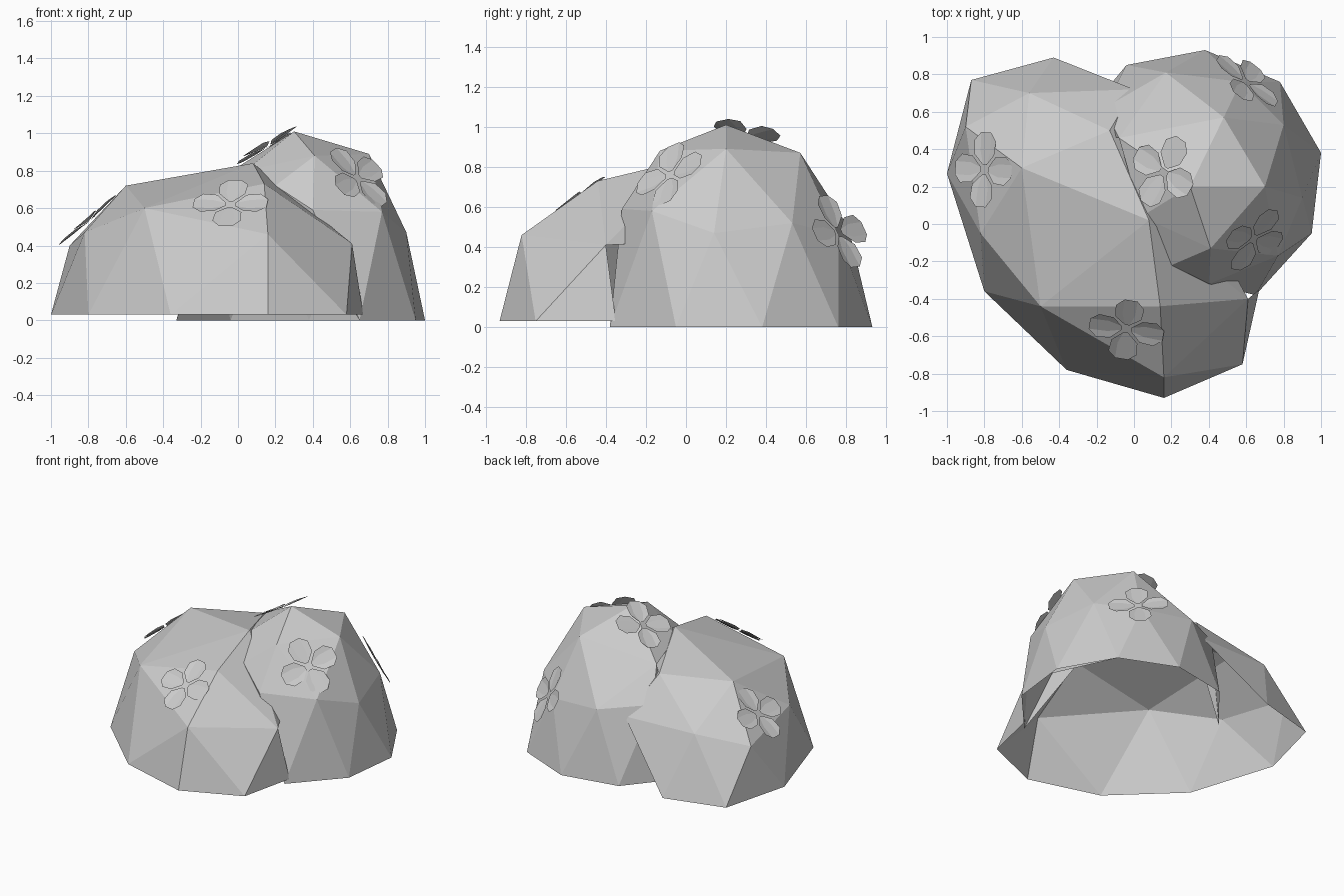
import bpy, bmesh, math
from mathutils import Vector, Matrix

cube = bpy.data.objects.get("Cube")
if cube:
    bpy.data.objects.remove(cube, do_unlink=True)

# One plain grey for the whole plant
grey = bpy.data.materials.new("plain_grey")
grey.use_nodes = True
colour = (0.6, 0.6, 0.6, 1)
grey.diffuse_color = colour
grey.node_tree.nodes["Principled BSDF"].inputs["Base Color"].default_value = colour

# Direction across the seam, from the low mound to the tall one
ACROSS = Vector((.8, .6, 0))


def finish(name, bm):
    mesh = bpy.data.meshes.new(name)
    bm.to_mesh(mesh)
    bm.free()
    mesh.materials.append(grey)
    obj = bpy.data.objects.new(name, mesh)
    bpy.context.collection.objects.link(obj)
    return obj


def faceted_mound(name, floor, ring, crown, buried):
    """Wrap a base ring and crown points in flat facets, open underneath
    and where the mound is buried in its neighbour."""
    bm = bmesh.new()
    for x, y in ring:
        bm.verts.new((x, y, floor))
    for p in crown:
        bm.verts.new(p)
    bmesh.ops.convex_hull(bm, input=bm.verts[:])
    loose = [v for v in bm.verts if not v.link_faces]
    bmesh.ops.delete(bm, geom=loose, context='VERTS')
    unseen = [f for f in bm.faces
              if all(v.co.z < floor + 0.001 for v in f.verts)
              or buried(f.calc_center_median())]
    bmesh.ops.delete(bm, geom=unseen, context='FACES')
    return finish(name, bm)


# Lower, wider mound
faceted_mound(
    "low_leaf_mound", 0.03,
    [(-1, .27), (-.87, .77), (-.43, .89), (.07, .76),
     (.67, -.35), (.58, -.75), (.16, -.93), (-.36, -.78), (-.8, -.36)],
    [(.08, .02, .84), (-.6, .3, .72), (-.5, -.44, .6), (.14, -.44, .73),
     (-.13, .5, .73), (.16, -.82, .46), (-.82, -.05, .47), (-.9, .52, .4),
     (-.56, .7, .47), (0, .72, .46), (.61, -.4, .41)],
    lambda c: c.dot(ACROSS) > .27)

# Taller mound
faceted_mound(
    "tall_leaf_mound", 0.0,
    [(1, .38), (.78, .76), (.38, .93), (-.04, .85), (-.33, .5),
     (.65, -.38), (.95, -.05)],
    [(.3, .2, 1.01), (.7, .2, .89), (.48, .57, .87), (.41, -.13, .88),
     (.4, -.32, .59), (.77, -.17, .58), (.9, .14, .47), (.8, .53, .52),
     (.57, .76, .46), (.17, .81, .5), (-.16, .62, .55), (-.08, .46, .77),
     (.04, .04, .8), (.2, -.22, .72)],
    lambda c: c.dot(ACROSS) < .135 and c.z < .53)


def flower(name, centre, normal, spin):
    """Four petals, each a flat middle strip with two slightly raised wings."""
    bm = bmesh.new()
    half = [(.012, .025, 0), (.07, .08, .01), (.077, .155, .012),
            (.035, .2, .008), (.035, .1, .002)]
    flip = Matrix.Diagonal((-1, 1, 1))
    for k in range(4):
        turn = Matrix.Rotation(math.radians(spin + k * 90), 3, 'Z')
        right = [bm.verts.new(turn @ Vector(p)) for p in half]
        left = [bm.verts.new(turn @ flip @ Vector(p)) for p in half]
        bm.faces.new(right)
        bm.faces.new(left[::-1])
        bm.faces.new([left[0], right[0], right[4], right[3], left[3], left[4]])
    obj = finish(name, bm)
    obj.location = centre
    obj.rotation_mode = 'QUATERNION'
    obj.rotation_quaternion = Vector(normal).to_track_quat('Z', 'Y')


# Blossoms resting on the mounds
flower("front_flower", (-.04, -.56, .62), (-.1, -.6, .78), 0)
flower("right_flower", (-.8, .29, .53), (-.65, .05, .75), 0)
flower("top_flower", (.16, .28, .93), (-.5, .1, .86), -20)
flower("left_flower", (.64, -.08, .76), (.55, -.6, .6), 25)
flower("back_flower", (.6, .76, .475), (.57, .67, .45), 5)
